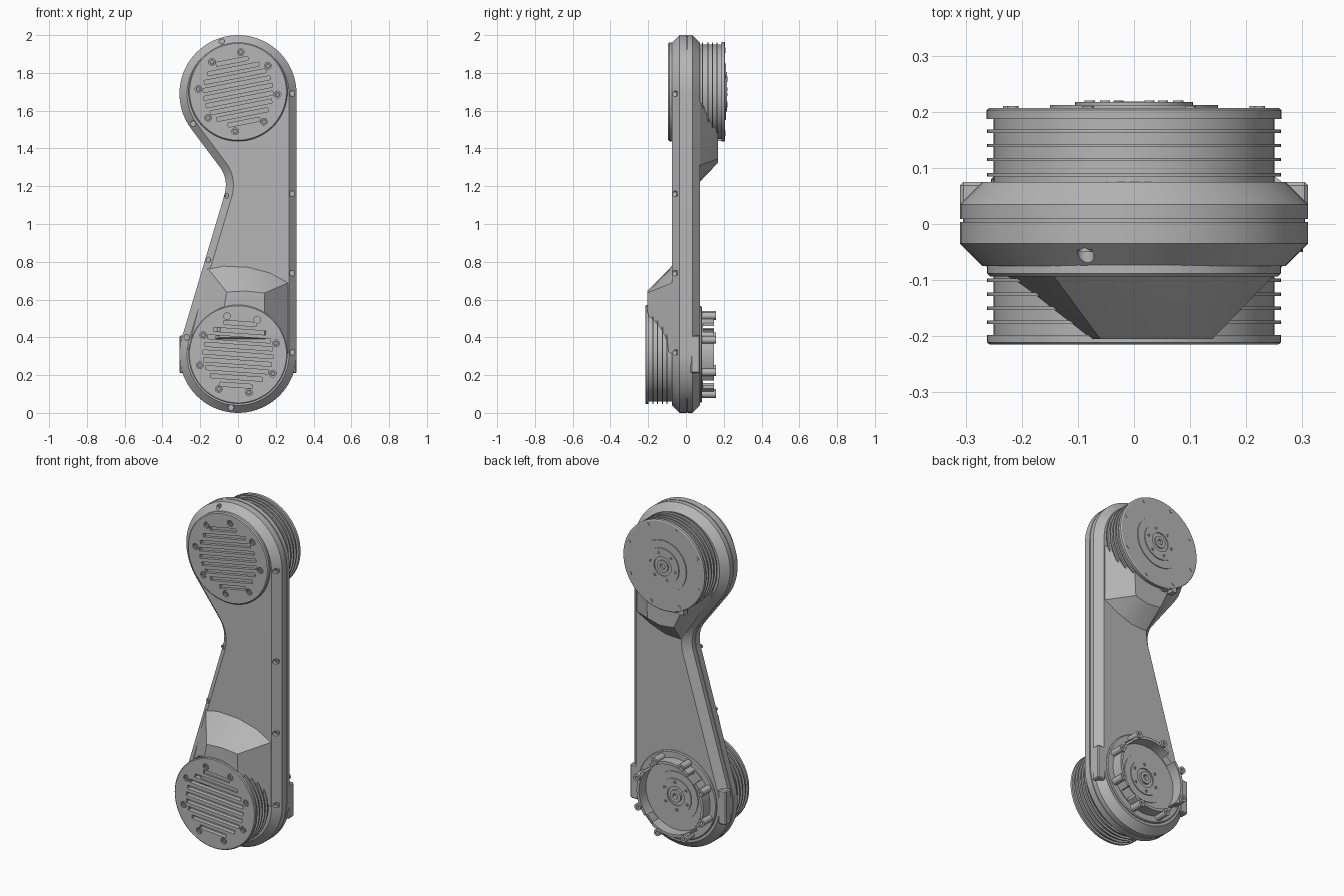
import bpy, bmesh, math
from mathutils import Matrix, Vector

old = bpy.data.objects.get("Cube")
if old:
    bpy.data.objects.remove(old, do_unlink=True)

TOP, LOW = 1.69, 0.31      # joint centre heights


def material(name, v):
    m = bpy.data.materials.new(name)
    m.use_nodes = True
    m.diffuse_color = (v, v, v, 1)
    m.node_tree.nodes["Principled BSDF"].inputs["Base Color"].default_value = (v, v, v, 1)
    return m


GREY = material("machined grey", 0.47)


def finish(bm, name, angle=30):
    bmesh.ops.recalc_face_normals(bm, faces=bm.faces)
    me = bpy.data.meshes.new(name)
    bm.to_mesh(me)
    bm.free()
    me.materials.append(GREY)
    ob = bpy.data.objects.new(name, me)
    bpy.context.collection.objects.link(ob)
    smooth(ob, angle)
    return ob


def smooth(ob, angle=30):
    bpy.ops.object.select_all(action='DESELECT')
    ob.select_set(True)
    bpy.context.view_layer.objects.active = ob
    bpy.ops.object.shade_smooth_by_angle(angle=math.radians(angle))


def loft(bm, rings, closed=False):
    vs = [[bm.verts.new(p) for p in r] for r in rings]
    n = len(vs[0])
    pairs = list(zip(vs, vs[1:])) + ([(vs[-1], vs[0])] if closed else [])
    for a, b in pairs:
        for i in range(n):
            j = (i + 1) % n
            bm.faces.new((a[i], a[j], b[j], b[i]))
    if not closed:
        bm.faces.new(vs[0])
        bm.faces.new(vs[-1])


def lathe(bm, profile, x, z, n=64, closed=False):
    """Turn (radius, y) points around an axis along y."""
    loft(bm, [[(x + r * math.cos(math.tau * i / n), y, z + r * math.sin(math.tau * i / n))
               for i in range(n)] for r, y in profile], closed)


def turned(name, profile, z, closed=False):
    bm = bmesh.new()
    lathe(bm, profile, 0, z, 64, closed)
    return finish(bm, name)


def box(bm, centre, size, rot=Matrix()):
    m = Matrix.Translation(centre) @ rot @ Matrix.Diagonal((*size, 1))
    bmesh.ops.create_cube(bm, size=1, matrix=m)


def around(z, radius, count, start):
    for i in range(count):
        a = math.radians(start + 360 * i / count)
        yield radius * math.cos(a), z + radius * math.sin(a)


def pegs(name, spots, r, y0, y1, hole=0):
    bm = bmesh.new()
    for x, z in spots:
        if hole:
            lathe(bm, [(r, y0), (r, y1), (hole, y1), (hole, y0)], x, z, 16, True)
        else:
            lathe(bm, [(r, y0), (r, y1)], x, z, 16)
    return finish(bm, name)


def cut(target, cutter):
    mod = target.modifiers.new("cut", 'BOOLEAN')
    mod.operation, mod.solver, mod.object = 'DIFFERENCE', 'EXACT', cutter
    bpy.context.view_layer.objects.active = target
    bpy.ops.object.modifier_apply(modifier=mod.name)
    bpy.data.objects.remove(cutter, do_unlink=True)
    smooth(target)


# Arm outline: two round ends, one straight side and one pinched side
def arc(z, a0, a1, n):
    return [Vector((0.31 * math.cos(math.radians(a)), z + 0.31 * math.sin(math.radians(a))))
            for a in (a0 + (a1 - a0) * i / n for i in range(n + 1))]


w0, w1, w2 = Vector((-0.095, 1.3)), Vector((-0.048, 1.235)), Vector((-0.073, 1.15))
waist = [w0 * (1 - t) ** 2 + w1 * 2 * t * (1 - t) + w2 * t * t for t in (i / 8 for i in range(9))]
outline = arc(TOP, 0, 217, 40) + waist + arc(LOW, 163.5, 360, 36)


def inset(pts, d):
    out = []
    for i, p in enumerate(pts):
        a, b = (p - pts[i - 1]).normalized(), (pts[(i + 1) % len(pts)] - p).normalized()
        t = (a + b).normalized()
        out.append(p + Vector((-t.y, t.x)) * d / max(t.dot(a), 0.5))
    return out


# Arm shell with chamfered rims and a seam around the middle
layers = [(-0.075, 0.04), (-0.035, 0), (0.004, 0), (0.004, 0.005), (0.009, 0.005),
          (0.009, 0), (0.035, 0), (0.075, 0.04)]
bm = bmesh.new()
loft(bm, [[(p.x, y, p.y) for p in inset(outline, d)] for y, d in layers])
arm = finish(bm, "arm_shell", 20)

# Screw pockets along the front rim
rim = [(-0.086, 1.968), (0.288, 1.69), (0.288, 1.16), (0.288, 0.74), (0.29, 0.32),
       (-0.037, 0.028), (-0.272, 0.4), (-0.16, 0.81), (-0.064, 1.15), (-0.238, 1.53)]
cut(arm, pegs("pocket_cutter", rim, 0.015, -0.12, -0.045))
pegs("rim_screws", rim, 0.011, -0.05, -0.042, 0.005)


# Fairings that blend the arm into each motor housing
def fairing(name, base, y0, crest, y1):
    bm = bmesh.new()
    for pts, y in ((base, y0), (crest, y1)):
        for x, z in pts:
            bm.verts.new((x, y, z))
    res = bmesh.ops.convex_hull(bm, input=bm.verts)
    bmesh.ops.delete(bm, geom=list({v for v in res["geom_interior"] if isinstance(v, bmesh.types.BMVert)}),
                     context='VERTS')
    bmesh.ops.dissolve_limit(bm, angle_limit=0.02, verts=bm.verts, edges=bm.edges)
    return finish(bm, name, 18)


fairing("lower_fairing",
        [(-0.16, 0.765), (-0.08, 0.782), (0.05, 0.776), (0.17, 0.745), (0.27, 0.69), (0.27, 0.31), (-0.27, 0.33)],
        -0.07, [(-0.06, 0.64), (0.04, 0.645), (0.14, 0.635), (0.14, 0.4), (-0.1, 0.4)], -0.205)
fairing("upper_fairing",
        [(-0.02, 1.22), (0.08, 1.225), (0.18, 1.26), (0.27, 1.31), (0.27, 1.65), (-0.26, 1.65), (-0.22, 1.53)],
        0.07, [(-0.04, 1.335), (0.05, 1.325), (0.13, 1.345), (0.14, 1.55), (-0.14, 1.55)], 0.17)


# Finned motor housings: one behind the top end, one before the bottom end
def fins(s, ys):
    prof = [(0.25, s * 0.06)]
    for y in ys:
        prof += [(0.25, s * (y - 0.003)), (0.262, s * (y - 0.003)),
                 (0.262, s * (y + 0.003)), (0.25, s * (y + 0.003))]
    return prof


levels = [0.088, 0.115, 0.14, 0.165]
turned("upper_motor", fins(1, levels) + [(0.25, 0.187), (0.263, 0.187), (0.263, 0.203), (0.257, 0.207),
       (0.15, 0.207), (0.15, 0.212), (0.105, 0.212), (0.105, 0.217), (0.055, 0.217),
       (0.055, 0.211), (0.035, 0.211), (0.035, 0.218), (0.016, 0.218), (0.016, 0.205)], TOP + 0.01)
lower = turned("lower_motor", fins(-1, [0.1, 0.125, 0.15, 0.175]) + [(0.25, -0.198), (0.262, -0.198),
               (0.262, -0.211), (0.257, -0.215)], LOW)
lid = turned("upper_cover", [(0.262, -0.06), (0.262, -0.088), (0.256, -0.094)], TOP + 0.01)


# Vent slots and screw pockets in the two front covers
def vents(target, z, front, tilt, start):
    bm = bmesh.new()
    rot = Matrix.Rotation(math.radians(-tilt), 4, 'Y')
    for i in range(-4, 5):
        h = i * 0.041
        half = math.sqrt(0.185 ** 2 - h * h)
        box(bm, Vector((0, front, z)) + rot @ Vector((0, 0, h)), (half * 2, 0.05, 0.021), rot)
    cut(target, finish(bm, "slot_cutter"))
    cut(target, pegs("hole_cutter", around(z, 0.21, 8, start), 0.018, front - 0.02, front + 0.012))
    pegs("cover_screws", around(z, 0.21, 8, start), 0.014, front + 0.003, front + 0.014, 0.007)


vents(lid, TOP + 0.01, -0.094, 11, 41)
vents(lower, LOW, -0.215, -4, 16)

# Screws and connector tabs on the rear motor
pegs("motor_rim_screws", around(TOP + 0.01, 0.238, 8, 20), 0.01, 0.2, 0.21)
pegs("motor_hub_screws", around(TOP + 0.01, 0.08, 6, 10), 0.009, 0.21, 0.22, 0.004)
bm = bmesh.new()
for x in (-0.11, -0.06):
    box(bm, (x, 0.183, 1.475), (0.03, 0.04, 0.07))
finish(bm, "connector_tabs")

# Rear coupling on the bottom end: flange, recessed hub, ring wall and standoffs
turned("coupling_plate", [(0.255, 0.06), (0.255, 0.08), (0.25, 0.085), (0.14, 0.085), (0.14, 0.09),
       (0.1, 0.09), (0.1, 0.095), (0.055, 0.095), (0.055, 0.088), (0.035, 0.088),
       (0.035, 0.1), (0.016, 0.1), (0.016, 0.08)], LOW)
wall = turned("coupling_wall", [(0.216, 0.07), (0.216, 0.148), (0.2, 0.148), (0.2, 0.07)], LOW, True)
bm = bmesh.new()
for x, z in around(LOW, 0.21, 4, 42):
    box(bm, (x, 0.13, z), (0.05, 0.08, 0.05))
cut(wall, finish(bm, "gap_cutter"))
pegs("coupling_standoffs", around(LOW, 0.224, 8, 20), 0.02, 0.07, 0.16, 0.008)
pegs("coupling_hub_screws", around(LOW, 0.08, 6, 25), 0.009, 0.085, 0.1, 0.004)

# Side pads beside the coupling
bm = bmesh.new()
for s in (-1, 1):
    box(bm, (s * 0.285, 0.05, LOW), (0.05, 0.05, 0.2))
bmesh.ops.bevel(bm, geom=bm.edges[:], offset=0.006, segments=1, affect='EDGES')
finish(bm, "side_pads")
